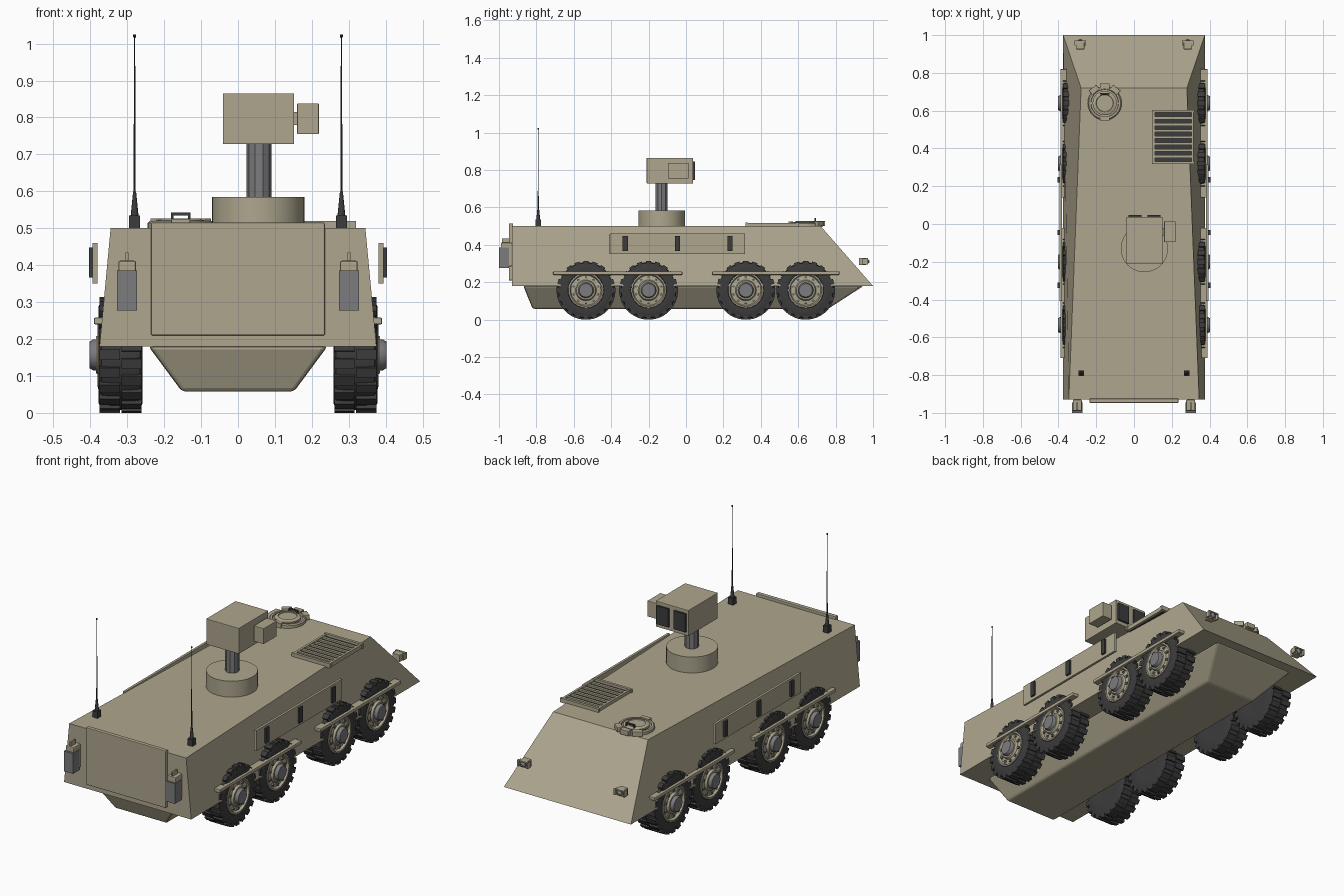
import bpy, bmesh
from math import pi, sin, cos, radians
from mathutils import Matrix, Vector

if "Cube" in bpy.data.objects:
    bpy.data.objects.remove(bpy.data.objects["Cube"])


def material(name, rgb):
    m = bpy.data.materials.new(name)
    m.diffuse_color = (*rgb, 1)
    m.use_nodes = True
    m.node_tree.nodes["Principled BSDF"].inputs["Base Color"].default_value = m.diffuse_color
    return m


TAN = material("tan_paint", (0.42, 0.38, 0.27))
DARK = material("dark_rubber", (0.045, 0.045, 0.045))
GREY = material("grey_metal", (0.2, 0.2, 0.21))


def finish(name, bm, mat, smooth=False, bevel=0):
    bmesh.ops.recalc_face_normals(bm, faces=bm.faces)
    me = bpy.data.meshes.new(name)
    bm.to_mesh(me)
    bm.free()
    me.materials.append(mat)
    ob = bpy.data.objects.new(name, me)
    bpy.context.collection.objects.link(ob)
    if smooth:
        bpy.ops.object.select_all(action='DESELECT')
        ob.select_set(True)
        bpy.context.view_layer.objects.active = ob
        bpy.ops.object.shade_smooth_by_angle(angle=radians(35))
    if bevel:
        b = ob.modifiers.new("bevel", 'BEVEL')
        b.width, b.segments = bevel, 2
    return ob


def add_box(bm, x, y, z, pre=Matrix()):
    c = Vector(((x[0] + x[1]) / 2, (y[0] + y[1]) / 2, (z[0] + z[1]) / 2))
    s = (x[1] - x[0], y[1] - y[0], z[1] - z[0])
    bmesh.ops.create_cube(bm, size=1, matrix=pre @ Matrix.Translation(c) @ Matrix.Diagonal((*s, 1)))


def box(name, x, y, z, mat=TAN, bevel=0):
    bm = bmesh.new()
    add_box(bm, x, y, z)
    return finish(name, bm, mat, bevel=bevel)


def lathe(name, profile, loc=(0, 0, 0), axis='Z', n=32, mat=TAN, smooth=True):
    """Revolve (radius, height) points about an axis."""
    bm = bmesh.new()
    turn = {'Z': Matrix(), 'X': Matrix.Rotation(pi / 2, 4, 'Y'), 'Y': Matrix.Rotation(-pi / 2, 4, 'X')}[axis]
    M = Matrix.Translation(loc) @ turn
    rings = [[bm.verts.new(M @ Vector((r * cos(2 * pi * i / n), r * sin(2 * pi * i / n), h)))
              for i in range(n)] for r, h in profile]
    for a, b in zip(rings, rings[1:]):
        for i in range(n):
            j = (i + 1) % n
            bm.faces.new((a[i], a[j], b[j], b[i]))
    bm.faces.new(rings[0])
    bm.faces.new(rings[-1])
    return finish(name, bm, mat, smooth)


def frustum(name, low, high, bevel=0):
    """Each end: z values (rear, nose), y values (rear, nose), half widths (rear, nose)."""
    bm = bmesh.new()
    rings = []
    for z, (y0, y1), (w0, w1) in (low, high):
        rings.append([bm.verts.new(p) for p in ((-w0, y0, z), (w0, y0, z), (w1, y1, z), (-w1, y1, z))])
    a, b = rings
    bm.faces.new(a)
    bm.faces.new(b)
    for i in range(4):
        j = (i + 1) % 4
        bm.faces.new((a[i], a[j], b[j], b[i]))
    return finish(name, bm, TAN, bevel=bevel)


# hull
frustum("upper_hull", (0.18, (-0.93, 1.0), (0.375, 0.375)), (0.5, (-0.93, 0.72), (0.345, 0.28)))
frustum("lower_hull", (0.058, (-0.82, 0.76), (0.152, 0.152)), (0.181, (-0.87, 0.95), (0.243, 0.243)), bevel=0.01)
box("rear_ramp", (-0.235, 0.235), (-0.947, -0.925), (0.21, 0.515), bevel=0.003)

# wheel masters
tyre_profile = [(0.085, -0.058), (0.13, -0.06), (0.146, -0.052), (0.149, -0.03), (0.149, 0.03),
                (0.146, 0.052), (0.13, 0.06), (0.096, 0.057), (0.09, 0.04)]
tyre = lathe("tyre", tyre_profile, axis='X', n=40, mat=DARK)
bm = bmesh.new()
for k in range(40):
    x = (-0.057, -0.002) if k % 2 else (0.002, 0.057)
    add_box(bm, x, (-0.014, 0.014), (0.135, 0.157), Matrix.Rotation(2 * pi * k / 40, 4, 'X'))
tread = finish("tyre_tread", bm, DARK)
rim = lathe("wheel_rim", [(0.094, 0.03), (0.094, 0.06), (0.086, 0.062), (0.08, 0.05), (0.056, 0.054),
                          (0.05, 0.066)], axis='X', n=32)
hub = lathe("wheel_hub", [(0.042, 0.04), (0.042, 0.074), (0.036, 0.084)], axis='X', n=16, mat=GREY)
bm = bmesh.new()
for k in range(10):
    add_box(bm, (0.045, 0.06), (-0.006, 0.006), (0.062, 0.074), Matrix.Rotation(2 * pi * k / 10, 4, 'X'))
bolts = finish("wheel_bolts", bm, GREY)

# place eight wheels
masters = (tyre, tread, rim, hub, bolts)
for side in (1, -1):
    for y in (-0.535, -0.2, 0.32, 0.64):
        for m in masters:
            ob = bpy.data.objects.new(m.name + "_copy", m.data)
            bpy.context.collection.objects.link(ob)
            ob.location = (side * 0.318, y, 0.157)
            ob.rotation_euler = (0, 0, 0 if side > 0 else pi)
for m in masters:
    bpy.data.objects.remove(m)

for s, side in ((1, "right"), (-1, "left")):
    def sx(a, b):
        return tuple(sorted((s * a, s * b)))

    # fender rails and side panel with slots
    for y in ((-0.71, -0.02), (0.14, 0.82)):
        box(side + "_fender_rail", sx(0.345, 0.39), y, (0.24, 0.258), bevel=0.003)
    box(side + "_side_panel", sx(0.38, 0.394), (-0.408, 0.315), (0.35, 0.46), bevel=0.002)
    for y in (-0.325, -0.045, 0.235):
        box(side + "_panel_slot", sx(0.39, 0.404), (y - 0.014, y + 0.014), (0.367, 0.448), DARK)

    # headlight with lens and bracket
    hx = s * 0.285
    box(side + "_headlight", (hx - 0.022, hx + 0.022), (0.925, 0.962), (0.292, 0.33), bevel=0.003)
    lathe(side + "_headlight_lens", [(0.015, 0.96), (0.015, 0.968), (0.005, 0.98)], (hx, 0, 0.311), 'Y', 16, GREY)
    for dx in (-0.027, 0.027):
        box(side + "_headlight_guard", (hx + dx - 0.004, hx + dx + 0.004), (0.945, 0.972), (0.296, 0.326))
    box(side + "_headlight_brow", (hx - 0.031, hx + 0.031), (0.962, 0.972), (0.324, 0.33))

    # aerial
    ax = s * 0.28
    box(side + "_aerial_foot", (ax - 0.015, ax + 0.015), (-0.805, -0.775), (0.498, 0.535), DARK)
    lathe(side + "_aerial_spring", [(0.011, 0.53), (0.008, 0.56), (0.004, 0.6)], (ax, -0.79, 0), n=12, mat=DARK)
    lathe(side + "_aerial_whip", [(0.003, 0.58), (0.0015, 1.015), (0.004, 1.018), (0.004, 1.024)],
          (ax, -0.79, 0), n=8, mat=DARK)

    # fuel can in its holder
    cx = s * 0.3
    box(side + "_fuel_can", (cx - 0.024, cx + 0.024), (-0.99, -0.93), (0.285, 0.412), bevel=0.005)
    box(side + "_can_holder", (cx - 0.027, cx + 0.027), (-1.0, -0.945), (0.277, 0.385), GREY)
    box(side + "_can_spout", (cx - 0.004, cx + 0.004), (-0.985, -0.945), (0.41, 0.434))

# sensor mast
lathe("mast_base", [(0.125, 0.49), (0.125, 0.585)], (0.055, -0.13, 0), n=40)
lathe("mast_column", [(0.034, 0.58), (0.034, 0.735)], (0.057, -0.13, 0), n=10, mat=GREY, smooth=False)
box("sensor_head", (-0.041, 0.152), (-0.21, 0.038), (0.728, 0.865), bevel=0.002)
box("sensor_side_pod", (0.16, 0.219), (-0.096, 0.014), (0.755, 0.838), bevel=0.002)
box("pod_arm", (0.145, 0.165), (-0.06, -0.02), (0.78, 0.815))
for x in (0.005, 0.106):
    box("sensor_window", (x - 0.034, x + 0.034), (0.03, 0.048), (0.748, 0.846), DARK)

# roof hatch
hatch = (-0.155, 0.64, 0)
lathe("hatch_ring", [(0.09, 0.495), (0.09, 0.514), (0.084, 0.519), (0.074, 0.519), (0.072, 0.512)], hatch)
lathe("hatch_lid", [(0.064, 0.505), (0.064, 0.521), (0.05, 0.527), (0.046, 0.527), (0.044, 0.523)], hatch)
for a in (-38, 0, 38):
    bm = bmesh.new()
    M = Matrix.Translation(hatch) @ Matrix.Rotation(radians(a), 4, 'Z')
    add_box(bm, (-0.025, 0.025), (0.074, 0.104), (0.5, 0.527), M)
    finish("hatch_periscope", bm, TAN, bevel=0.003)
box("hatch_handle", (-0.181, -0.129), (0.686, 0.694), (0.535, 0.543), DARK)
for x in (-0.178, -0.132):
    box("handle_post", (x - 0.003, x + 0.003), (0.686, 0.694), (0.515, 0.538), DARK)
box("hatch_hinge", (-0.18, -0.13), (0.548, 0.572), (0.5, 0.525))

# engine grille
box("grille_bed", (0.108, 0.306), (0.325, 0.595), (0.495, 0.506), DARK)
for x in (0.104, 0.31):
    box("grille_side", (x - 0.006, x + 0.006), (0.32, 0.6), (0.495, 0.517))
for y in (0.324, 0.596):
    box("grille_end", (0.094, 0.32), (y - 0.007, y + 0.007), (0.495, 0.519))
for k in range(7):
    y = 0.357 + k * 0.034
    box("grille_slat", (0.108, 0.306), (y - 0.007, y + 0.007), (0.5, 0.515))
